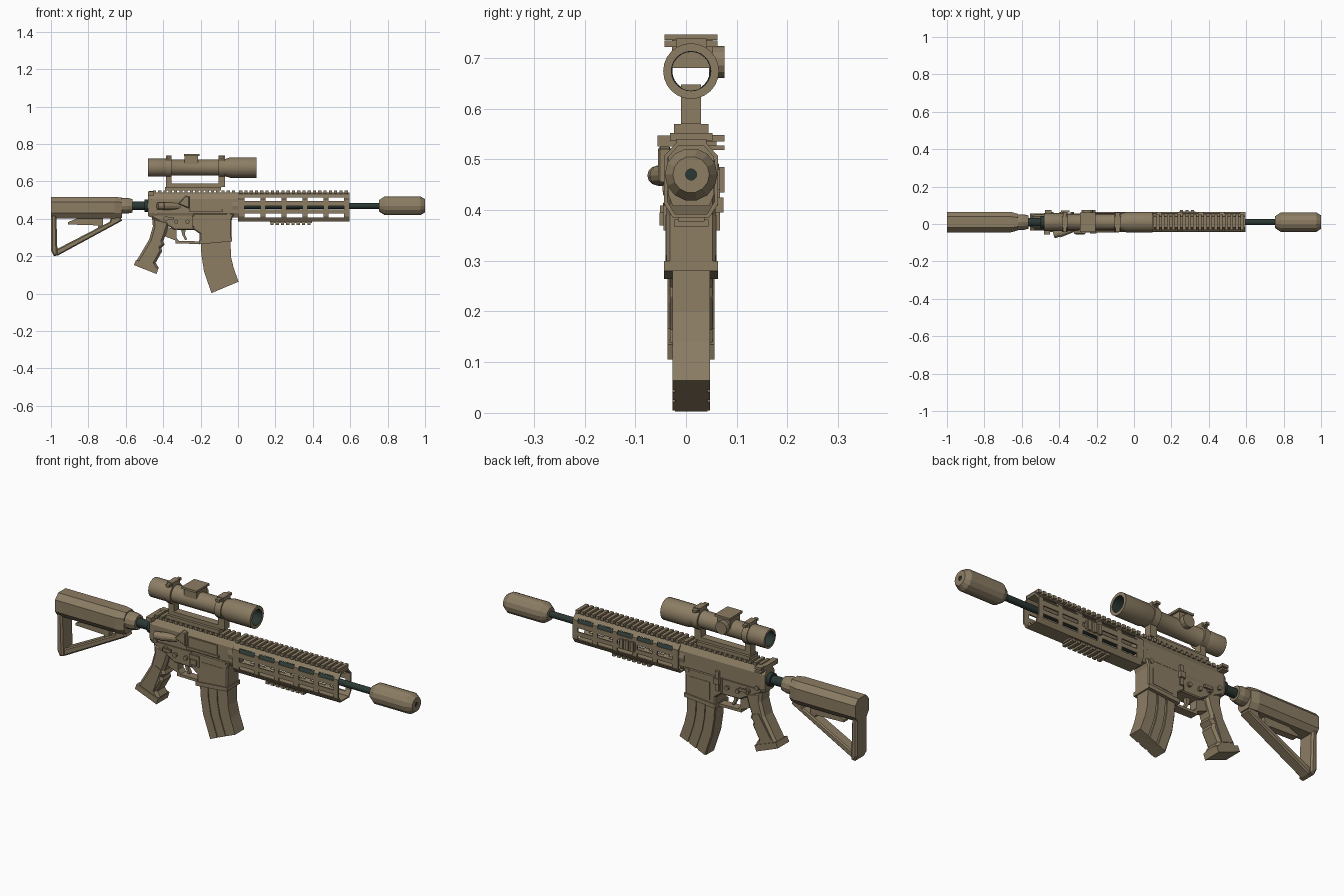
import bpy, bmesh, math
from mathutils import Vector

YC = 0.01          # centre plane of the body
ZB = 0.47          # bore height
ZS = 0.674         # scope height


def material(name, col):
    m = bpy.data.materials.new(name)
    m.diffuse_color = (*col, 1)
    return m


TAN = material("tan", (0.262, 0.205, 0.127))
DARK = material("dark_green_steel", (0.024, 0.040, 0.034))


def finish(name, bm, mat=TAN, smooth=False):
    bmesh.ops.recalc_face_normals(bm, faces=bm.faces)
    me = bpy.data.meshes.new(name)
    bm.to_mesh(me)
    bm.free()
    ob = bpy.data.objects.new(name, me)
    bpy.context.collection.objects.link(ob)
    me.materials.append(mat)
    if smooth:
        bpy.ops.object.select_all(action='DESELECT')
        bpy.context.view_layer.objects.active = ob
        ob.select_set(True)
        bpy.ops.object.shade_smooth_by_angle(angle=math.radians(32))
    return ob


def boxes(name, items, mat=TAN):
    """items: (x0, x1, y0, y1, z0, z1), y measured from the centre plane"""
    bm = bmesh.new()
    for x0, x1, y0, y1, z0, z1 in items:
        r = bmesh.ops.create_cube(bm, size=1)
        for v in r['verts']:
            v.co = ((x0 + x1) / 2 + v.co.x * (x1 - x0),
                    YC + (y0 + y1) / 2 + v.co.y * (y1 - y0),
                    (z0 + z1) / 2 + v.co.z * (z1 - z0))
    return finish(name, bm, mat)


def prism(name, pts, hw, y=0.0, bevel=0.0, mat=TAN):
    """side profile in x, z extruded across y"""
    bm = bmesh.new()
    f = bm.faces.new([bm.verts.new((x, YC + y - hw, z)) for x, z in pts])
    r = bmesh.ops.extrude_face_region(bm, geom=[f])
    moved = [v for v in r['geom'] if isinstance(v, bmesh.types.BMVert)]
    bmesh.ops.translate(bm, verts=moved, vec=(0, 2 * hw, 0))
    if bevel:
        rim = [e for e in bm.edges if abs(e.verts[0].co.y - e.verts[1].co.y) < 1e-6]
        bmesh.ops.bevel(bm, geom=rim, offset=bevel, segments=1, affect='EDGES')
    return finish(name, bm, mat)


def loft(name, section, stations, zc, closed=False, mat=TAN, smooth=False):
    """section (dy, dz) swept along x; stations (x, y scale, z scale)"""
    bm = bmesh.new()
    rings = [[bm.verts.new((x, YC + a * sy, zc + b * sz)) for a, b in section]
             for x, sy, sz in stations]
    n = len(section)
    pairs = list(zip(rings, rings[1:])) + ([(rings[-1], rings[0])] if closed else [])
    for p, q in pairs:
        for i in range(n):
            j = (i + 1) % n
            bm.faces.new((p[i], p[j], q[j], q[i]))
    if not closed:
        bm.faces.new(rings[0])
        bm.faces.new(rings[-1])
    return finish(name, bm, mat, smooth)


def lathe(name, prof, zc, n=16, **kw):
    circle = [(math.cos(2 * math.pi * i / n), math.sin(2 * math.pi * i / n)) for i in range(n)]
    return loft(name, circle, [(x, r, r) for x, r in prof], zc, **kw)


def rod(name, a, b, r0, r1, n=12, mat=TAN):
    a, b = Vector(a), Vector(b)
    bm = bmesh.new()
    bmesh.ops.create_cone(bm, cap_ends=True, segments=n, radius1=r0, radius2=r1, depth=(b - a).length)
    q = (b - a).to_track_quat('Z', 'Y')
    for v in bm.verts:
        v.co = q @ v.co + (a + b) / 2 + Vector((0, YC, 0))
    return finish(name, bm, mat)


def mirror(half):
    return half + [(-a, b) for a, b in reversed(half)]


# Stock: faceted body, collar, butt, lower strut and lever
body = mirror([(0.03, 0.057), (0.055, 0.03), (0.055, -0.03), (0.035, -0.057)])
loft("stock_body", body, [(-1, 1, 1), (-0.66, 1, 1), (-0.62, 0.8, 0.95)], 0.46)
lathe("stock_collar", [(-0.63, 0.042), (-0.59, 0.042), (-0.565, 0.036)], ZB, 12)
prism("stock_butt", [(-1, 0.45), (-1, 0.23), (-0.985, 0.2), (-0.965, 0.205), (-0.972, 0.45)], 0.045, bevel=0.008)
prism("stock_strut", [(-0.98, 0.203), (-0.965, 0.203), (-0.62, 0.39), (-0.63, 0.415), (-0.68, 0.41),
                      (-0.685, 0.385), (-0.975, 0.235)], 0.03, bevel=0.006)
prism("stock_lever", [(-0.84, 0.41), (-0.72, 0.41), (-0.725, 0.335), (-0.745, 0.335), (-0.75, 0.365),
                      (-0.91, 0.37), (-0.91, 0.382)], 0.018)

# Buffer tube, barrel and muzzle can
lathe("buffer_tube", [(-0.60, 0.023), (-0.46, 0.023)], ZB, 16, mat=DARK, smooth=True)
lathe("castle_nut", [(-0.50, 0.033), (-0.47, 0.033)], ZB, 16, mat=DARK)
lathe("barrel", [(-0.02, 0.016), (0.78, 0.016)], ZB, 16, mat=DARK, smooth=True)
lathe("suppressor", [(0.755, 0.032), (0.785, 0.052), (0.975, 0.052), (1.0, 0.036),
                     (1.0, 0.011), (0.755, 0.011)], ZB, 14, closed=True)
lathe("muzzle_bore", [(0.77, 0.012), (0.995, 0.012)], ZB, 14, mat=DARK)

# Handguard: hollow faceted tube with slot rows
hg = mirror([(0.028, 0.072), (0.053, 0.045), (0.053, -0.05), (0.036, -0.077)])
guard = loft("handguard", hg, [(0, 1, 1), (0.595, 1, 1), (0.595, 0.87, 0.91), (0, 0.87, 0.91)], 0.462, closed=True)
cut = boxes("slot_cutter", [(0.035 + 0.112 * i, 0.12 + 0.112 * i, -0.1, 0.1, z, z + 0.02)
                            for i in range(5) for z in (0.495, 0.449, 0.408)])
mod = guard.modifiers.new("slots", 'BOOLEAN')
mod.object, mod.operation, mod.solver = cut, 'DIFFERENCE', 'EXACT'
bpy.context.view_layer.objects.active = guard
bpy.ops.object.modifier_apply(modifier=mod.name)
bpy.data.objects.remove(cut)

# Rails: teeth over the whole top, short ones below and on the far side
boxes("top_rail_base", [(0, 0.595, -0.03, 0.03, 0.528, 0.54), (-0.47, 0, -0.028, 0.028, 0.525, 0.54)])
boxes("top_rail_teeth", [(0.006 + 0.0282 * i, 0.023 + 0.0282 * i, -0.042, 0.042, 0.536, 0.552)
                         for i in range(21)]
      + [(-0.455 + 0.0282 * i, -0.438 + 0.0282 * i, -0.036, 0.036, 0.536, 0.552) for i in range(16)])
boxes("bottom_rail", [(0.17, 0.395, -0.026, 0.026, 0.377, 0.389)]
      + [(0.173 + 0.0282 * i, 0.19 + 0.0282 * i, -0.034, 0.034, 0.368, 0.381) for i in range(8)])
boxes("side_rail", [(0.24, 0.33, 0.048, 0.057, 0.44, 0.48)]
      + [(0.245 + 0.03 * i, 0.262 + 0.03 * i, 0.055, 0.066, 0.435, 0.485) for i in range(3)])

# Upper receiver
up = mirror([(0.028, 0.062), (0.045, 0.035), (0.045, -0.04), (0.036, -0.062)])
loft("upper_receiver", up, [(-0.48, 0.85, 0.9), (-0.465, 1, 1), (0, 1, 1)], 0.47)
lathe("barrel_nut", [(-0.03, 0.05), (0.004, 0.05)], ZB, 16)
boxes("charging_handle", [(-0.48, -0.45, -0.066, 0.05, 0.525, 0.547), (-0.475, -0.44, 0.03, 0.066, 0.518, 0.527),
                          (-0.475, -0.44, 0.03, 0.066, 0.535, 0.548)])
boxes("ejection_door", [(-0.25, -0.09, -0.052, -0.04, 0.45, 0.5), (-0.26, -0.08, -0.056, -0.04, 0.437, 0.449)])
prism("shell_deflector", [(-0.32, 0.48), (-0.26, 0.455), (-0.26, 0.52), (-0.28, 0.525)], 0.013, y=-0.052, bevel=0.004)
rod("forward_assist", (-0.31, -0.03, 0.468), (-0.40, -0.062, 0.468), 0.017, 0.021)
rod("forward_assist_button", (-0.395, -0.058, 0.468), (-0.43, -0.068, 0.468), 0.019, 0.019)

# Lower receiver and magazine well
prism("lower_receiver", [(-0.48, 0.44), (-0.475, 0.5), (-0.455, 0.5), (-0.44, 0.44), (-0.04, 0.44), (-0.04, 0.40),
                         (-0.23, 0.34), (-0.34, 0.342), (-0.37, 0.36), (-0.455, 0.405)], 0.04, bevel=0.005)
prism("magazine_well", [(-0.24, 0.43), (-0.02, 0.43), (-0.035, 0.39), (-0.035, 0.28), (-0.205, 0.267),
                        (-0.205, 0.32), (-0.24, 0.345)], 0.048, bevel=0.006)
prism("well_lip", [(-0.209, 0.285), (-0.033, 0.3), (-0.033, 0.28), (-0.209, 0.264)], 0.053)
prism("well_panel", [(-0.175, 0.39), (-0.06, 0.39), (-0.06, 0.31), (-0.175, 0.3)], 0.05)
prism("trigger_guard", [(-0.40, 0.31), (-0.335, 0.285), (-0.335, 0.268), (-0.2, 0.266), (-0.2, 0.28), (-0.315, 0.281),
                        (-0.33, 0.3), (-0.33, 0.345), (-0.40, 0.36)], 0.022)
prism("trigger", [(-0.305, 0.345), (-0.28, 0.345), (-0.284, 0.315), (-0.272, 0.29), (-0.282, 0.286), (-0.297, 0.312)], 0.009)

# Pins, selector, magazine release and bolt catch
for i, (x, z) in enumerate([(-0.44, 0.43), (-0.05, 0.42), (-0.33, 0.385), (-0.27, 0.385)]):
    rod(f"receiver_pin_{i}", (x, -0.053, z), (x, 0.053, z), 0.011, 0.011, 10)
for s, tag in ((-1, "near"), (1, "far")):
    rod(f"selector_hub_{tag}", (-0.385, s * 0.03, 0.40), (-0.385, s * 0.055, 0.40), 0.014, 0.014, 10)
    boxes(f"selector_lever_{tag}", [(-0.39, -0.345, s * 0.056 - 0.005, s * 0.056 + 0.005, 0.395, 0.409)])
boxes("magazine_release", [(-0.235, -0.2, -0.062, -0.04, 0.37, 0.395), (-0.245, -0.19, -0.054, -0.04, 0.36, 0.415)])
boxes("bolt_catch", [(-0.235, -0.205, 0.04, 0.064, 0.395, 0.425), (-0.23, -0.21, 0.04, 0.057, 0.36, 0.46)])

# Pistol grip
prism("grip", [(-0.46, 0.41), (-0.365, 0.385), (-0.385, 0.32), (-0.40, 0.28), (-0.392, 0.262), (-0.41, 0.245),
               (-0.405, 0.228), (-0.44, 0.165), (-0.425, 0.14), (-0.435, 0.107), (-0.555, 0.155), (-0.475, 0.29),
               (-0.455, 0.36)], 0.042, bevel=0.012)
prism("grip_panel", [(-0.445, 0.3), (-0.41, 0.285), (-0.455, 0.165), (-0.52, 0.185)], 0.046)
prism("grip_cap", [(-0.425, 0.135), (-0.435, 0.105), (-0.557, 0.153), (-0.545, 0.18)], 0.046)

# Curved magazine: core with raised strips between its two edges
rear = [(-0.2, 0.3), (-0.196, 0.21), (-0.182, 0.12), (-0.142, 0.003)]
front = [(-0.04, 0.3), (-0.038, 0.2), (-0.024, 0.14), (0.003, 0.064)]


def strip(name, t0, t1, hw):
    edge = lambda t: [(a[0] + (b[0] - a[0]) * t, a[1] + (b[1] - a[1]) * t) for a, b in zip(rear, front)]
    return prism(name, edge(t0) + edge(t1)[::-1], hw)


strip("magazine_core", 0, 1, 0.032)
for i, (t0, t1) in enumerate([(0.03, 0.3), (0.37, 0.62), (0.69, 1.0)]):
    strip(f"magazine_rib_{i}", t0, t1, 0.037)

# Scope: hollow tube with dark inside
scope = lathe("scope_tube", [(-0.48, 0.048), (-0.385, 0.048), (-0.375, 0.043), (-0.08, 0.043), (-0.04, 0.055),
                             (0.1, 0.055), (0.1, 0.039), (-0.48, 0.037)], ZS, 24, closed=True, smooth=True)
scope.data.materials.append(DARK)
for p in scope.data.polygons:
    if abs(p.normal.x) < 0.5 and math.hypot(p.center.y - YC, p.center.z - ZS) < 0.0405:
        p.material_index = 1

# Scope rings, mount and turrets
for x0, x1, tag in ((-0.385, -0.355, "rear"), (-0.105, -0.07, "front")):
    lathe(f"scope_ring_{tag}", [(x0, 0.052), (x1, 0.052), (x1, 0.041), (x0, 0.041)], ZS, 24, closed=True, smooth=True)
    boxes(f"ring_post_{tag}", [(x0, x1, -0.02, 0.02, 0.57, 0.648)])
    boxes(f"ring_clamp_{tag}", [(x0, x1, -0.03, 0.03, 0.715, 0.738),
                                (x0 + 0.006, x1 - 0.006, -0.052, 0.052, 0.722, 0.734)])
boxes("scope_mount", [(-0.39, -0.09, -0.034, 0.034, 0.551, 0.57), (-0.385, -0.095, -0.02, 0.02, 0.565, 0.588)])
boxes("turret_block", [(-0.285, -0.215, -0.038, 0.042, 0.68, 0.738)])
boxes("turret_cap", [(-0.29, -0.205, -0.052, 0.052, 0.735, 0.746)])
rod("side_turret", (-0.25, 0.035, 0.692), (-0.25, 0.066, 0.692), 0.032, 0.032, 14)
